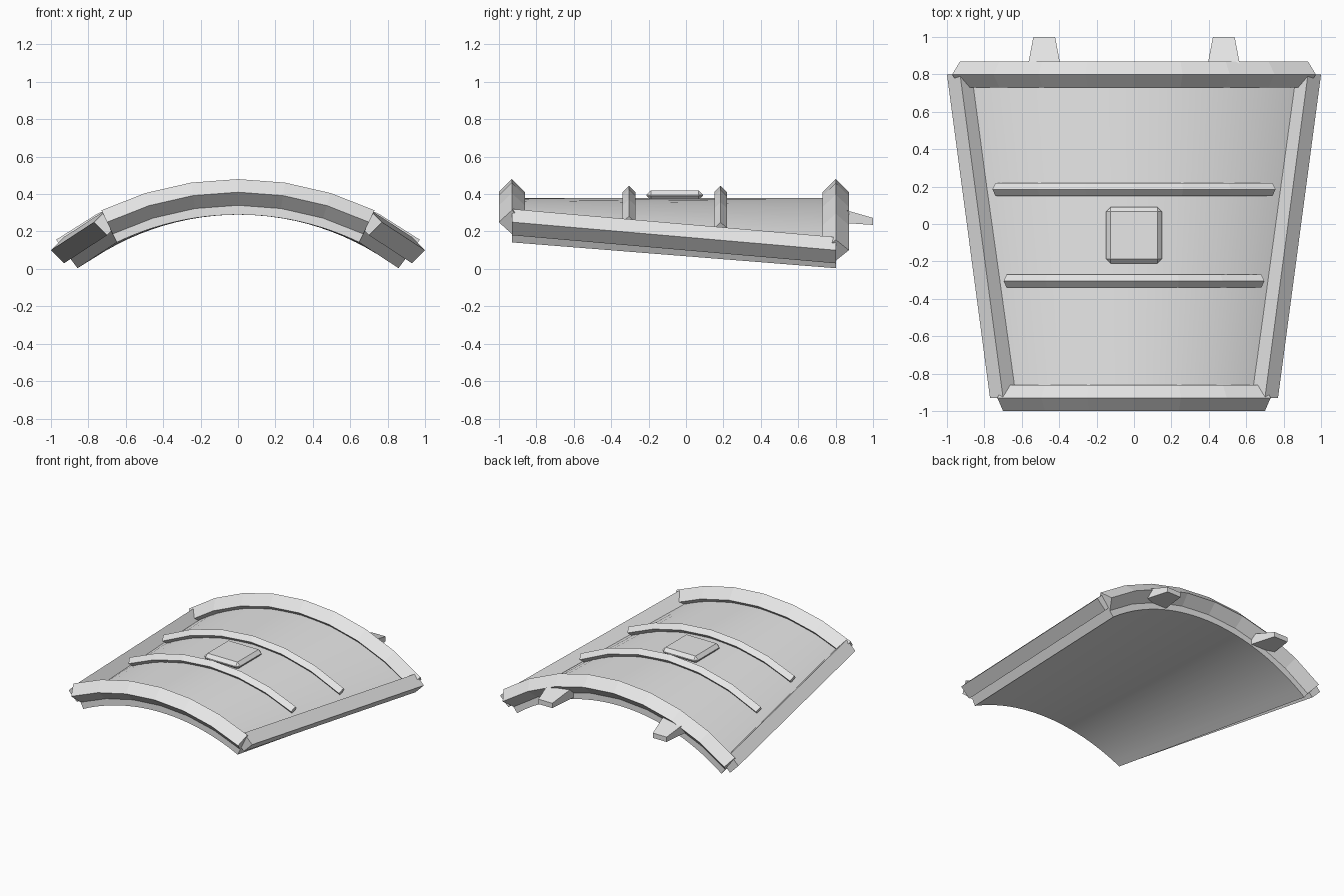
import bpy, bmesh, math
from mathutils import Vector

cube = bpy.data.objects.get("Cube")
if cube:
    bpy.data.objects.remove(cube)

grey = bpy.data.materials.new("light_grey")
grey.use_nodes = True
grey.diffuse_color = (0.8, 0.8, 0.8, 1)
grey.node_tree.nodes["Principled BSDF"].inputs["Base Color"].default_value = (0.8, 0.8, 0.8, 1)

FRONT, BACK = -0.93, 0.80
CROWN = 0.41


def loft(name, rings):
    """Skin a list of equal closed rings and cap both ends."""
    bm = bmesh.new()
    loops = [[bm.verts.new(p) for p in ring] for ring in rings]
    n = len(loops[0])
    for a, b in zip(loops, loops[1:]):
        for i in range(n):
            j = (i + 1) % n
            bm.faces.new((a[i], a[j], b[j], b[i]))
    bm.faces.new(loops[0])
    bm.faces.new(loops[-1])
    bmesh.ops.recalc_face_normals(bm, faces=bm.faces)
    mesh = bpy.data.meshes.new(name)
    bm.to_mesh(mesh)
    bm.free()
    mesh.materials.append(grey)
    obj = bpy.data.objects.new(name, mesh)
    bpy.context.collection.objects.link(obj)
    return obj


def arch(y):
    """Radius and half angle of the arch at a given depth."""
    t = (y - FRONT) / (BACK - FRONT)
    half = 0.70 + 0.23 * t
    sag = 0.16 + 0.15 * t
    radius = (half * half + sag * sag) / (2 * sag)
    return radius, math.asin(half / radius)


def arch_point(y, u, offset, dy=0):
    """Point on the arch; u runs -1..1 across, offset is along the normal."""
    radius, angle = arch(y)
    a = angle * u
    r = radius + offset
    return Vector((r * math.sin(a), y + dy, CROWN - radius + r * math.cos(a)))


def arched_bar(name, y, size, span, segments):
    """Diamond section bar following the arch."""
    diamond = [(size, 0), (0, size), (-size, 0), (0, -size)]
    us = [span * (2 * i / segments - 1) for i in range(segments + 1)]
    return loft(name, [[arch_point(y, u, o, dy) for o, dy in diamond] for u in us])


# Curved shell panel
SEG = 24
rings = []
for i in range(SEG + 1):
    u = 2 * i / SEG - 1
    rings.append([arch_point(FRONT, u, -0.03), arch_point(BACK, u, -0.03),
                  arch_point(BACK, u, -0.12), arch_point(FRONT, u, -0.12)])
panel = loft("curved_panel", rings)
bpy.context.view_layer.objects.active = panel
panel.select_set(True)
bpy.ops.object.shade_smooth_by_angle(angle=math.radians(30))
panel.select_set(False)

# End rims and cross ribs
arched_bar("front_rim", FRONT, 0.07, 1, 6)
arched_bar("back_rim", BACK, 0.07, 1, 8)
arched_bar("front_rib", -0.305, 0.034, 0.86, 6)
arched_bar("back_rib", 0.185, 0.034, 0.86, 6)

for side, label in ((1, "left"), (-1, "right")):
    # Side rails
    rail = []
    for y in (FRONT, BACK):
        c = arch_point(y, side, 0)
        rail.append([c + Vector((dx, 0, dz)) for dx, dz in
                     ((0.07, 0), (0, 0.07), (-0.07, 0), (0, -0.07))])
    loft(label + "_rail", rail)

    # Tapered pegs on the back
    peg = []
    for y, w, low, high in ((0.78, 0.10, 0.25, 0.335), (1.0, 0.058, 0.235, 0.272)):
        x = 0.48 * side
        peg.append([(x - w, y, low), (x + w, y, low), (x + w, y, high), (x - w, y, high)])
    loft(label + "_peg", peg)

# Bevelled plate in the middle
h = 0.15
plate = loft("centre_plate", [[(-h, -0.06 - h, z), (h, -0.06 - h, z),
                               (h, -0.06 + h, z), (-h, -0.06 + h, z)]
                              for z in (0.365, 0.42)])
bevel = plate.modifiers.new("bevel", "BEVEL")
bevel.width = 0.024
bevel.segments = 1
